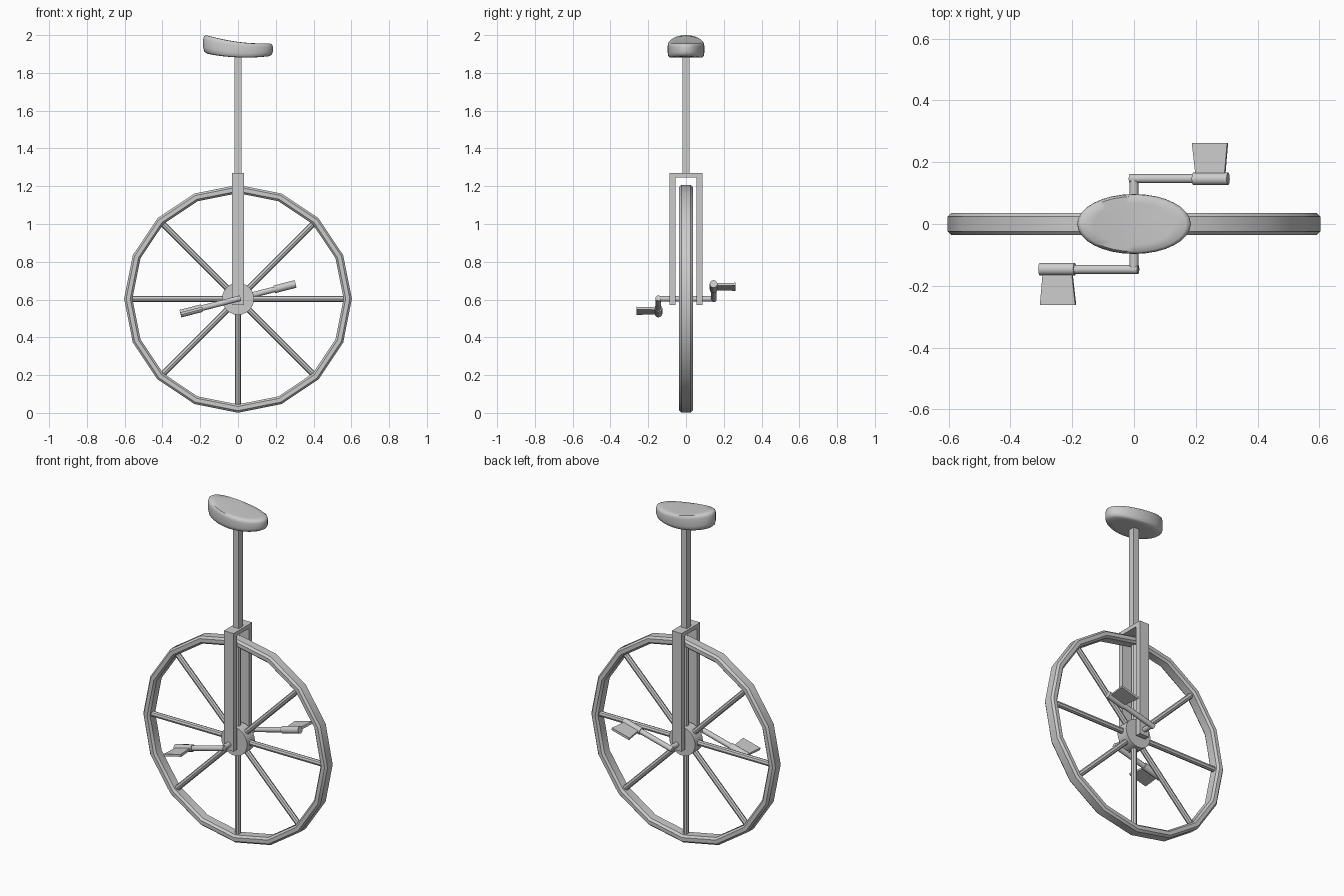
import bpy, bmesh, math
from mathutils import Vector, Matrix

if "Cube" in bpy.data.objects:
    bpy.data.objects.remove(bpy.data.objects["Cube"])

HUB = Vector((0, 0, 0.604))
TILT = math.radians(14.5)


def make(name, bm, smooth=None):
    bmesh.ops.recalc_face_normals(bm, faces=bm.faces)
    me = bpy.data.meshes.new(name)
    bm.to_mesh(me)
    bm.free()
    ob = bpy.data.objects.new(name, me)
    bpy.context.collection.objects.link(ob)
    if smooth:
        bpy.ops.object.select_all(action='DESELECT')
        ob.select_set(True)
        bpy.context.view_layer.objects.active = ob
        bpy.ops.object.shade_smooth_by_angle(angle=math.radians(smooth))
    return ob


def box(bm, lo, hi):
    lo, hi = Vector(lo), Vector(hi)
    m = Matrix.Translation((lo + hi) / 2) @ Matrix.Diagonal((*(hi - lo), 1))
    bmesh.ops.create_cube(bm, size=1, matrix=m)


def rod(bm, a, b, r, n=8):
    a, b = Vector(a), Vector(b)
    rot = (b - a).to_track_quat('Z', 'Y').to_matrix().to_4x4()
    bmesh.ops.create_cone(bm, cap_ends=True, segments=n, radius1=r, radius2=r,
                          depth=(b - a).length,
                          matrix=Matrix.Translation((a + b) / 2) @ rot)


def bridge(bm, a, b):
    n = len(a)
    for i in range(n):
        j = (i + 1) % n
        bm.faces.new((a[i], a[j], b[j], b[i]))


# Wheel rim: chamfered section swept round 16 sides
section = [(0.603, -0.024), (0.603, 0.024), (0.592, 0.036), (0.570, 0.036),
           (0.559, 0.024), (0.559, -0.024), (0.570, -0.036), (0.592, -0.036)]
bm = bmesh.new()
loops = []
for k in range(16):
    a = k * math.tau / 16
    loops.append([bm.verts.new(HUB + Vector((r * math.cos(a), y, r * math.sin(a))))
                  for r, y in section])
for k in range(16):
    bridge(bm, loops[k], loops[(k + 1) % 16])
make("wheel_rim", bm, 30)

# Spokes
bm = bmesh.new()
for k in range(8):
    a = k * math.tau / 8
    d = Vector((math.cos(a), 0, math.sin(a)))
    rod(bm, HUB + d * 0.05, HUB + d * 0.57, 0.016, 8)
make("spokes", bm)

# Hub and axle
bm = bmesh.new()
rod(bm, HUB - Vector((0, 0.036, 0)), HUB + Vector((0, 0.036, 0)), 0.085, 24)
make("hub", bm, 30)
bm = bmesh.new()
rod(bm, HUB - Vector((0, 0.15, 0)), HUB + Vector((0, 0.15, 0)), 0.015, 10)
make("axle", bm, 40)

# Fork: two legs and a crown
bm = bmesh.new()
outer = [(-0.087, 0.57), (-0.087, 1.269), (0.087, 1.269), (0.087, 0.57),
         (0.056, 0.57), (0.056, 1.245), (-0.056, 1.245), (-0.056, 0.57)]
f = bm.faces.new([bm.verts.new((-0.032, y, z)) for y, z in outer])
ext = bmesh.ops.extrude_face_region(bm, geom=[f])
bmesh.ops.translate(bm, vec=(0.064, 0, 0),
                    verts=[v for v in ext["geom"] if isinstance(v, bmesh.types.BMVert)])
make("fork", bm)

# Seat post
bm = bmesh.new()
box(bm, (-0.018, -0.019, 1.26), (0.018, 0.019, 1.91))
make("seat_post", bm)

# Cranks and pedals: one side, then its opposite through the hub centre
for side, s in (("right", 1), ("left", -1)):
    along = Vector((math.cos(TILT), 0, math.sin(TILT)))
    up = Vector((-math.sin(TILT), 0, math.cos(TILT)))

    def pt(u, y, w=0):
        return HUB + s * (along * u + up * w + Vector((0, y, 0)))

    bm = bmesh.new()
    rod(bm, pt(-0.014, 0.147), pt(0.21, 0.147), 0.015, 10)
    make(side + "_crank", bm, 40)
    bm = bmesh.new()
    rod(bm, pt(0.198, 0.146), pt(0.315, 0.146), 0.0205, 12)
    make(side + "_pedal_barrel", bm, 40)
    bm = bmesh.new()
    plan = [(0.208, 0.15), (0.303, 0.15), (0.313, 0.262), (0.195, 0.262)]
    rings = [[bm.verts.new(pt(u, y, w)) for u, y in plan] for w in (-0.007, 0.007)]
    bridge(bm, *rings)
    bm.faces.new(rings[0])
    bm.faces.new(rings[1])
    make(side + "_pedal", bm)

# Seat: oval cushion, curved up at the back
bm = bmesh.new()
profile = [(0.35, 0), (0.7, 0), (0.9, 0.01), (0.97, 0.1), (1, 0.3), (1, 0.75),
           (0.98, 0.9), (0.92, 0.99), (0.7, 1), (0.35, 1)]


def seat_point(x, y, t):
    top = 1.964 - 0.13 * x + 0.5 * x * x
    low = 1.882 - 0.04 * x + 0.46 * x * x
    return (x, y, low + (top - low) * t)


N = 32
rings = [[bm.verts.new(seat_point(0.184 * q * math.cos(i * math.tau / N),
                                  0.097 * q * math.sin(i * math.tau / N), t))
          for i in range(N)] for q, t in profile]
for a, b in zip(rings, rings[1:]):
    bridge(bm, a, b)
for ring, t in ((rings[0], 0), (rings[-1], 1)):
    c = bm.verts.new(seat_point(0, 0, t))
    for i in range(N):
        bm.faces.new((ring[i], ring[(i + 1) % N], c))
make("seat", bm, 50)
